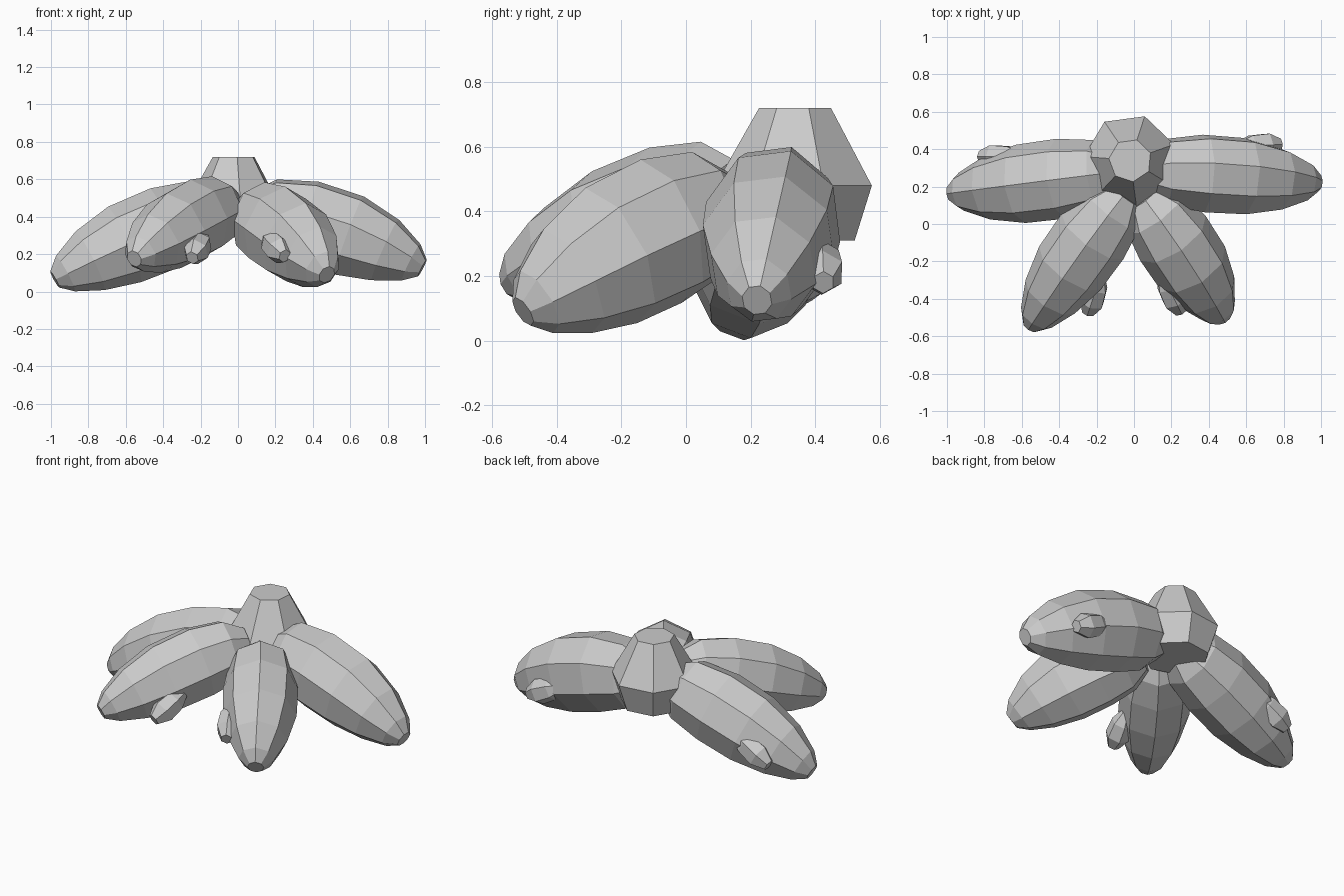
import bpy, bmesh, math
from mathutils import Vector

cube = bpy.data.objects.get("Cube")
if cube:
    bpy.data.objects.remove(cube)

grey = bpy.data.materials.new("plain grey")
grey.use_nodes = True
colour = (0.6, 0.6, 0.6, 1)
grey.diffuse_color = colour
grey.node_tree.nodes["Principled BSDF"].inputs["Base Color"].default_value = colour


def loft(name, rings):
    """Skin a row of equal rings, capped at both ends."""
    bm = bmesh.new()
    rows = [[bm.verts.new(p) for p in ring] for ring in rings]
    n = len(rows[0])
    for a, b in zip(rows, rows[1:]):
        for i in range(n):
            j = (i + 1) % n
            bm.faces.new((a[i], a[j], b[j], b[i]))
    bm.faces.new(rows[0])
    bm.faces.new(rows[-1])
    bmesh.ops.recalc_face_normals(bm, faces=bm.faces)
    mesh = bpy.data.meshes.new(name)
    bm.to_mesh(mesh)
    bm.free()
    mesh.materials.append(grey)
    obj = bpy.data.objects.new(name, mesh)
    bpy.context.collection.objects.link(obj)


def tube(name, start, bend, end, profile, width, height, sides=8, turn=0):
    """Tapered body along a bent path; profile holds (position, radius)."""
    a, b, c = Vector(start), Vector(bend), Vector(end)
    rings = []
    for t, r in profile:
        centre = a * (1 - t) ** 2 + b * 2 * t * (1 - t) + c * t * t
        along = ((b - a) * (1 - t) + (c - b) * t).normalized()
        side = along.cross(Vector((0, 0, 1))).normalized()
        up = side.cross(along)
        angles = [math.tau * (i + turn) / sides for i in range(sides)]
        rings.append([centre + side * (math.sin(q) * r * width)
                      + up * (math.cos(q) * r * height) for q in angles])
    loft(name, rings)


POD = [(0, .5), (.14, .86), (.36, 1), (.6, .98), (.8, .78), (.94, .48), (1, .22)]
NUB = [(0, .4), (.3, .9), (.7, 1), (1, .5)]

# Four drooping pods: start, bend, tip, half width, half height, turn
pods = {
    "front_left_pod": ((.05, .14, .41), (.275, -.15, .345), (.475, -.505, .09), .212, .235, 0),
    "front_right_pod": ((-.05, .16, .455), (-.28, -.13, .395), (-.555, -.55, .175), .205, .215, 0),
    "back_left_pod": ((.06, .28, .42), (.48, .275, .39), (.985, .22, .125), .215, .235, .65),
    "back_right_pod": ((-.08, .28, .44), (-.5, .23, .33), (-.98, .165, .065), .215, .225, 0),
}
for name, (start, bend, tip, width, height, turn) in pods.items():
    tube(name, start, bend, tip, POD, width, height, turn=turn)

# Small nub on the side of each pod
nubs = {
    "front_left_nub": ((.15, -.27, .29), (.25, -.47, .19)),
    "front_right_nub": ((-.18, -.28, .29), (-.245, -.475, .18)),
    "back_left_nub": ((.56, .415, .28), (.78, .425, .18)),
    "back_right_nub": ((-.6, .36, .27), (-.82, .36, .14)),
}
for name, (start, end) in nubs.items():
    middle = (Vector(start) + Vector(end)) / 2
    tube(name, start, middle, end, NUB, .07, .075, 6)

# Central stem: height, radius and depth of each ring
stem = []
for z, r, y in ((.72, .115, .34), (.48, .25, .338), (.31, .19, .342)):
    stem.append([(-.02 + r * math.sin(math.tau * (i + .35) / 7),
                  y + r * math.cos(math.tau * (i + .35) / 7), z) for i in range(7)])
loft("stem", stem)
